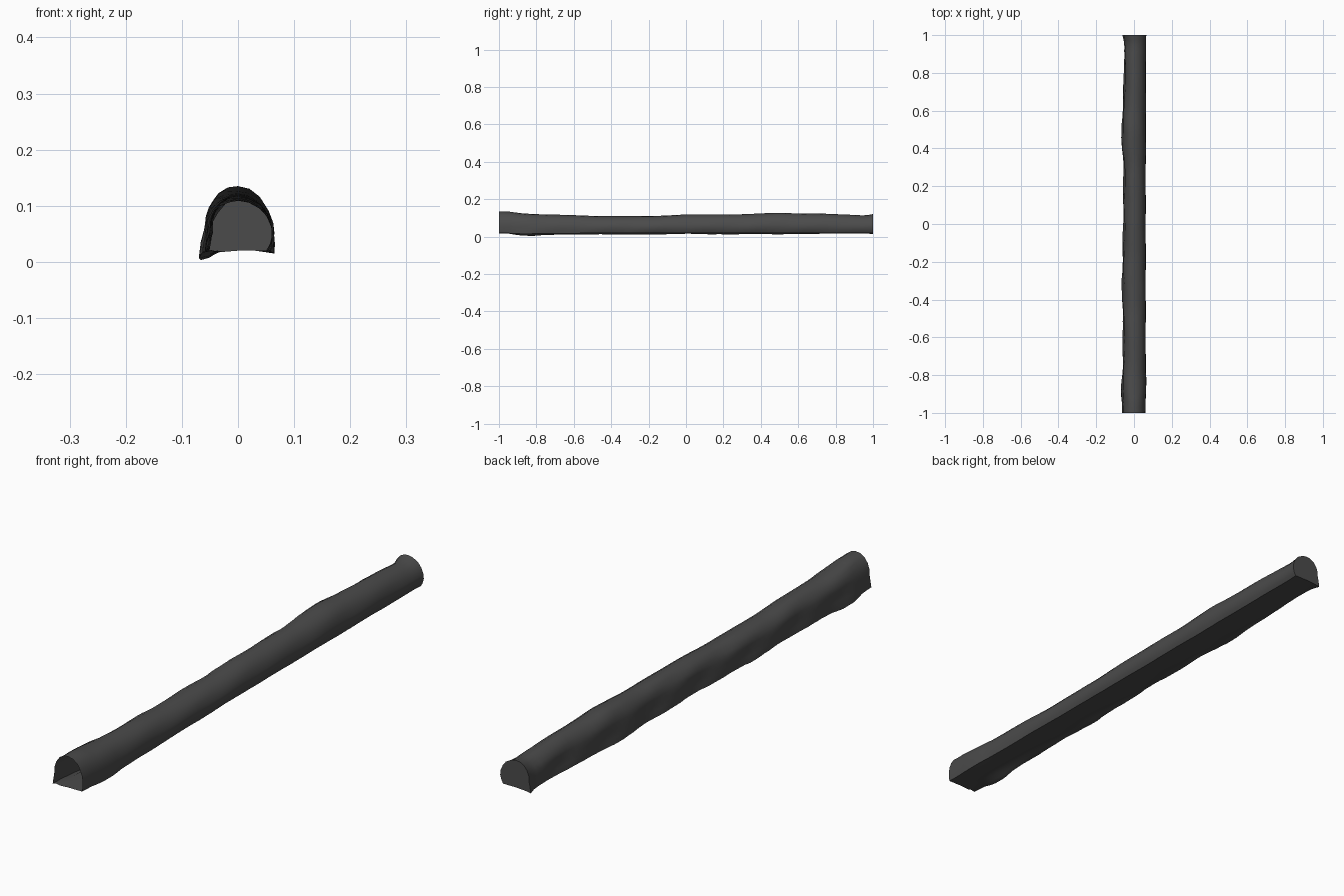
import bpy, bmesh, math, random

if "Cube" in bpy.data.objects:
    bpy.data.objects.remove(bpy.data.objects["Cube"])
random.seed(4)

stone = bpy.data.materials.new("dark_grey_rock")
stone.diffuse_color = (0.07, 0.07, 0.07, 1)
stone.use_nodes = True
stone.node_tree.nodes["Principled BSDF"].inputs["Base Color"].default_value = stone.diffuse_color

# y, left wall x, right wall x, roof z, left lip z, right foot x, right foot z
STATIONS = [
    (-1.00, -.060, .058, .135, .018, .058, .020),
    (-0.93, -.061, .059, .133, .014, .060, .018),
    (-0.90, -.065, .062, .127, .008, .064, .015),
    (-0.82, -.063, .063, .121, .004, .064, .015),
    (-0.78, -.058, .060, .119, .008, .060, .017),
    (-0.60, -.056, .060, .115, .011, .057, .018),
    (-0.45, -.058, .060, .109, .013, .055, .019),
    (-0.30, -.061, .060, .109, .010, .053, .019),
    (-0.15, -.057, .060, .111, .013, .052, .020),
    (0.00, -.054, .060, .118, .015, .051, .020),
    (0.15, -.055, .060, .119, .012, .051, .020),
    (0.30, -.052, .060, .119, .014, .051, .020),
    (0.40, -.062, .061, .124, .013, .051, .020),
    (0.50, -.063, .061, .128, .012, .051, .020),
    (0.60, -.058, .061, .124, .014, .051, .020),
    (0.75, -.051, .061, .122, .016, .051, .020),
    (0.90, -.050, .061, .116, .017, .051, .020),
    (0.96, -.049, .061, .113, .017, .051, .020),
    (1.00, -.058, .063, .121, .014, .053, .020),
]


def station(y):
    for a, b in zip(STATIONS, STATIONS[1:]):
        if y <= b[0] + 1e-6:
            t = (y - a[0]) / (b[0] - a[0])
            return [p + (q - p) * t for p, q in zip(a, b)][1:]


def arch(y):
    """Arched wall from the left lip over the roof to the right foot."""
    l, r, top, lip, fx, fz = station(y)
    h = top - .02
    pts = [(l - .003, lip), (l, .02 + .15 * h), (l + .004, .02 + .35 * h),
           (l + .005, .02 + .55 * h), (l + .012, .02 + .73 * h),
           (l + .025, .02 + .89 * h), (l + .042, .02 + .98 * h), (0, top),
           (.020, .02 + .96 * h), (r * .66, .02 + .84 * h),
           (r * .86, .02 + .68 * h), (r, .02 + .48 * h),
           (r + .002, .02 + .30 * h), ((r + fx) / 2 + .002, .02 + .12 * h), (fx, fz)]
    return pts


def floor(y):
    l, r, top, lip, fx, fz = station(y)
    return [(l + .012, lip + .003), (l + .026, .018), (0, .02), (.03, .02)]


def strip(bm, rings):
    for a, b in zip(rings, rings[1:]):
        for i in range(len(a) - 1):
            bm.faces.new((a[i], a[i + 1], b[i + 1], b[i]))


def finish(name, bm):
    bmesh.ops.recalc_face_normals(bm, faces=bm.faces)
    me = bpy.data.meshes.new(name)
    bm.to_mesh(me)
    bm.free()
    me.materials.append(stone)
    ob = bpy.data.objects.new(name, me)
    bpy.context.collection.objects.link(ob)
    bpy.ops.object.select_all(action='DESELECT')
    ob.select_set(True)
    bpy.context.view_layer.objects.active = ob
    bpy.ops.object.shade_smooth_by_angle(angle=math.radians(40))


# tunnel shell: rough arched walls and floor, open at the front
N = 70
bm = bmesh.new()
rings = []
for k in range(N + 1):
    y = -1 + 2 * k / N
    walls, ground = arch(y), floor(y)
    rough = 0 if k in (0, N) else 1
    ring = []
    for i, (x, z) in enumerate(walls):
        # the left wall is rougher than the right
        amp = rough * (.0018 if i < 7 else .0007)
        x += amp * (math.sin(23 * y + i) + .5 * random.uniform(-1, 1))
        z += amp * .4 * (math.sin(17 * y + 2 * i) + random.uniform(-1, 1))
        ring.append(bm.verts.new((x, y, z)))
    ring += [bm.verts.new((x, y, z)) for x, z in reversed(ground)]
    ring.append(ring[0])
    rings.append(ring)
strip(bm, rings)
end_outline = [v.co.copy() for v in rings[-1][:-1]]
finish("tunnel_shell", bm)

# flat wall closing the back end
bm = bmesh.new()
bm.faces.new([bm.verts.new(c) for c in end_outline])
finish("back_wall", bm)
